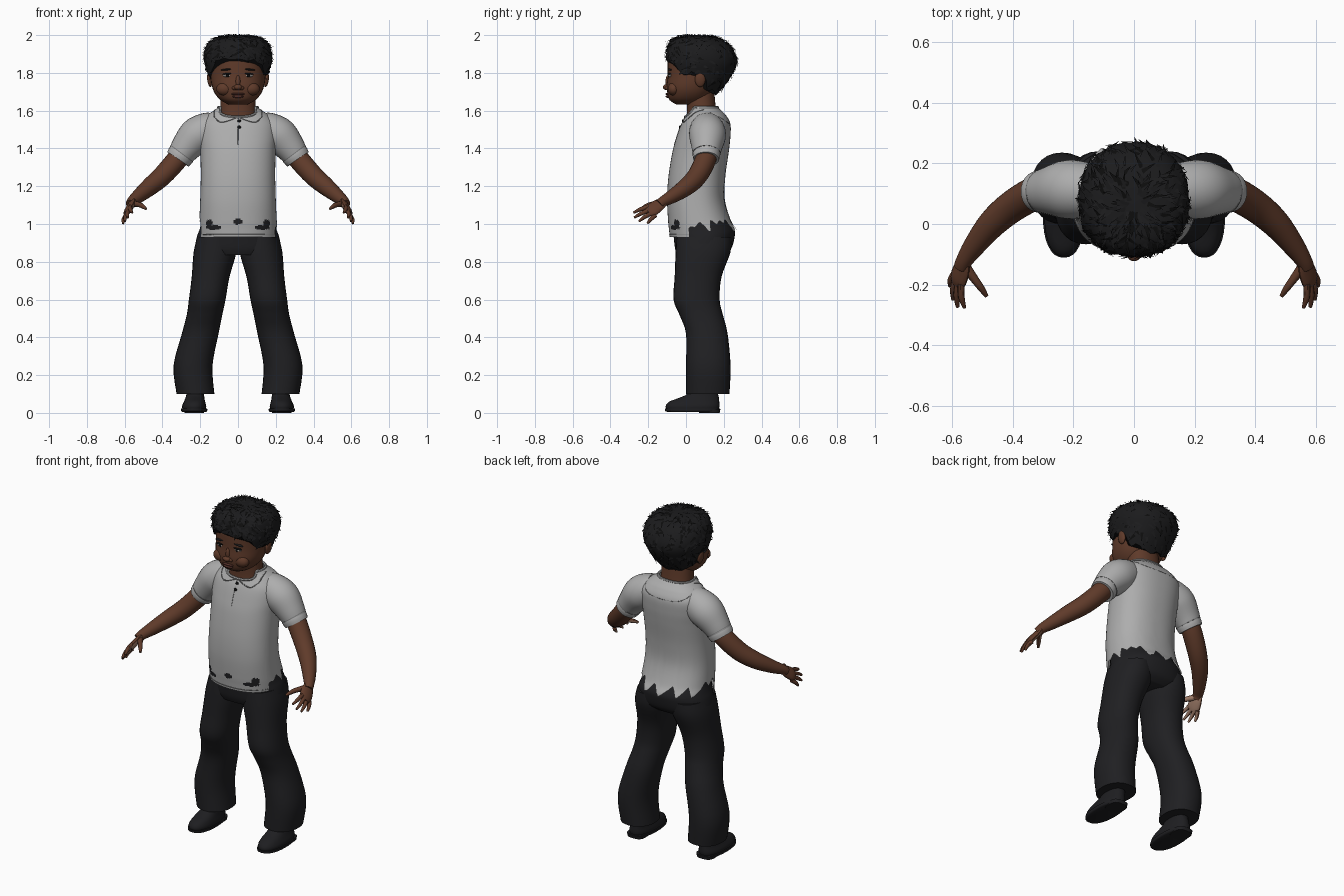
import bpy, bmesh, math, random
from mathutils import Vector, Matrix

random.seed(4)
cube = bpy.data.objects.get("Cube")
if cube:
    bpy.data.objects.remove(cube, do_unlink=True)


def material(name, *rgb):
    m = bpy.data.materials.new(name)
    m.use_nodes = True
    m.diffuse_color = (*rgb, 1)
    shader = m.node_tree.nodes["Principled BSDF"]
    shader.inputs["Base Color"].default_value = (*rgb, 1)
    shader.inputs["Roughness"].default_value = .8
    return m


skin = material("brown skin", .115, .043, .023)
palm_skin = material("pale palm", .34, .2, .14)
lip_skin = material("lips", .085, .028, .021)
eye_white = material("eye white", .33, .3, .28)
shirt_cloth = material("grey shirt", .42, .42, .42)
seam_cloth = material("seam grey", .2, .2, .2)
trouser_cloth = material("black trousers", .014, .014, .016)
hair_black = material("black hair", .011, .011, .012)
strand_black = material("deep black strands", .004, .004, .004)
shoe_black = material("shoe leather", .013, .013, .015)
built = []


def finish(name, bm, mats, mirror=False, paint=None):
    """Turn a bmesh into an object, colour faces by rule, optionally mirror."""
    bm.normal_update()
    if paint:
        for f in bm.faces:
            f.material_index = int(paint(f))
    me = bpy.data.meshes.new(name)
    bm.to_mesh(me)
    bm.free()
    for m in mats:
        me.materials.append(m)
    ob = bpy.data.objects.new(name, me)
    bpy.context.collection.objects.link(ob)
    if mirror:
        ob.modifiers.new("mirror", "MIRROR")
    built.append(ob)
    return ob


def sample(rows, t):
    """Smooth interpolation through table rows."""
    last = len(rows) - 1
    i = max(0, min(int(t), last - 1))
    f = t - i
    near = [rows[max(0, min(last, i + k))] for k in (-1, 0, 1, 2)]
    return [.5 * (2*b + (c-a)*f + (2*a - 5*b + 4*c - d)*f*f + (3*b - a - 3*c + d)*f**3)
            for a, b, c, d in zip(*near)]


def level(rows, z):
    """Table position at which height z is reached."""
    lo, hi = 0, len(rows) - 1
    for _ in range(24):
        mid = (lo + hi) / 2
        lo, hi = (mid, hi) if sample(rows, mid)[0] < z else (lo, mid)
    return lo


def point(rows, t, a, power=2.2):
    """Rows hold height, centre x, half width, front y, back y."""
    z, cx, rx, front, back = sample(rows, t)
    c, s = math.cos(a), math.sin(a)
    x = cx + rx * math.copysign(abs(c) ** (2 / power), c)
    y = (front + back) / 2 + (back - front) / 2 * math.copysign(abs(s) ** (2 / power), s)
    return Vector((x, y, z))


def skin_rings(bm, rings, caps=True):
    n = len(rings[0])
    vs = [[bm.verts.new(p) for p in ring] for ring in rings]
    for lower, upper in zip(vs, vs[1:]):
        for j in range(n):
            k = (j + 1) % n
            bm.faces.new((lower[j], lower[k], upper[k], upper[j]))
    if caps:
        bm.faces.new(vs[0][::-1])
        bm.faces.new(vs[-1])


def shell(name, rows, mats, segs=32, steps=24, power=2.2, bottom=None, top=None,
          caps=True, mirror=False, paint=None):
    angles = [math.tau * j / segs for j in range(segs)]
    starts = [level(rows, bottom(a)) if bottom else 0 for a in angles]
    ends = [level(rows, top(a)) if top else len(rows) - 1 for a in angles]
    rings = [[point(rows, s + (e - s) * i / steps, a, power)
              for a, s, e in zip(angles, starts, ends)] for i in range(steps + 1)]
    bm = bmesh.new()
    skin_rings(bm, rings, caps)
    return finish(name, bm, mats, mirror, paint)


def tube(name, pts, mats, segs=12, steps=4, flat=1, normal=(.3, .2, .9), mirror=True, paint=None):
    """Sweep a round or flattened section along points of x, y, z, radius."""
    count = (len(pts) - 1) * steps
    path = [sample(pts, i / steps) for i in range(count + 1)]
    rings = []
    for i, (x, y, z, r) in enumerate(path):
        d = (Vector(path[min(i + 1, count)][:3]) - Vector(path[max(i - 1, 0)][:3])).normalized()
        v = Vector(normal)
        v = (v - d * v.dot(d)).normalized()
        u = v.cross(d)
        rings.append([Vector((x, y, z)) + u * r * math.cos(q) + v * r * flat * math.sin(q)
                      for q in (math.tau * j / segs for j in range(segs))])
    bm = bmesh.new()
    skin_rings(bm, rings)
    return finish(name, bm, mats, mirror, paint)


def ball(name, centre, size, mat, mirror=False, tilt=0):
    bm = bmesh.new()
    mx = Matrix.Translation(centre) @ Matrix.Rotation(tilt, 4, "Y") @ Matrix.Diagonal((*size, 1))
    bmesh.ops.create_uvsphere(bm, u_segments=16, v_segments=10, radius=1, matrix=mx)
    return finish(name, bm, [mat], mirror)


# Head, neck and face
head = [(1.632, 0, .05, -.05, .08), (1.655, 0, .092, -.086, .11), (1.69, 0, .122, -.098, .14),
        (1.73, 0, .138, -.102, .165), (1.78, 0, .146, -.097, .2), (1.83, 0, .15, -.097, .22),
        (1.88, 0, .155, -.095, .23), (1.93, 0, .14, -.08, .2), (1.97, 0, .08, -.02, .14)]
neck = [(1.53, 0, .11, 0, .18), (1.6, 0, .096, .005, .16), (1.7, 0, .09, 0, .15)]
shell("head", head, [skin])
shell("neck", neck, [skin], steps=8)
ball("nose_tip", (0, -.104, 1.724), (.022, .019, .015), skin)
ball("nose_bridge", (0, -.095, 1.752), (.013, .014, .036), skin)
ball("nostril_wing", (.018, -.099, 1.72), (.014, .013, .011), skin, True)
ball("upper_lip", (0, -.095, 1.688), (.036, .013, .007), lip_skin)
ball("lower_lip", (0, -.094, 1.675), (.031, .014, .008), lip_skin)
ball("cheek", (.07, -.065, 1.715), (.045, .032, .035), skin, True)
ball("eye", (.055, -.083, 1.786), (.025, .011, .009), eye_white, True)
ball("iris", (.055, -.09, 1.786), (.009, .006, .009), strand_black, True)
ball("upper_lid", (.055, -.085, 1.795), (.028, .012, .005), strand_black, True, .08)
ball("eyebrow", (.058, -.084, 1.818), (.034, .013, .005), hair_black, True, .1)
ball("ear", (.15, .075, 1.765), (.013, .028, .04), skin, True, .12)

# Hair cap with a ragged hairline
hair = [(1.66, 0, .1, -.06, .14), (1.74, 0, .146, -.09, .21), (1.8, 0, .162, -.102, .25),
        (1.85, 0, .178, -.107, .27), (1.9, 0, .18, -.105, .262), (1.95, 0, .163, -.096, .23),
        (1.98, 0, .125, -.066, .18), (1.994, 0, .07, -.01, .13), (1.998, 0, .003, .057, .063)]


def hairline(a):
    s = math.sin(a)
    stops = [(-1, 1.872), (-.8, 1.862), (-.5, 1.79), (-.15, 1.8), (.1, 1.8), (.4, 1.715), (1, 1.685)]
    for (s0, z0), (s1, z1) in zip(stops, stops[1:]):
        if s <= s1:
            return z0 + (z1 - z0) * (s - s0) / (s1 - s0) + random.uniform(-.01, .01)
    return stops[-1][1]


shell("hair_cap", hair, [hair_black], 56, 20, bottom=hairline)

# Loose pointed strands over the hair
bm = bmesh.new()
for _ in range(420):
    a = random.uniform(0, math.tau)
    low = level(hair, hairline(a) + .02)
    t = random.uniform(low, len(hair) - 1.3)
    root = point(hair, t, a)
    out = (root - Vector((0, .08, 1.83))).normalized()
    down = (point(hair, max(low - .2, t - .6), a + random.uniform(-.4, .4)) - root).normalized()
    side = down.cross(out).normalized() * .009
    tip = root + down * random.uniform(.03, .06) + out * .012
    bm.faces.new([bm.verts.new(p) for p in (root - side, root + side, tip)])
finish("hair_strands", bm, [hair_black, strand_black], paint=lambda f: f.index % 3 == 0)

# Shirt body with torn hem and worn holes
torso = [(.92, 0, .208, -.085, .275), (.97, 0, .209, -.09, .266), (1.02, 0, .205, -.095, .237),
         (1.13, 0, .2, -.1, .205), (1.25, 0, .197, -.093, .208), (1.38, 0, .199, -.072, .226),
         (1.46, 0, .205, -.05, .235), (1.53, 0, .2, -.025, .235), (1.575, 0, .165, 0, .212),
         (1.6, 0, .128, .008, .187), (1.618, 0, .104, .008, .168)]
rag = [random.uniform(.945, 1.05) for _ in range(40)]


def torn_hem(a):
    if math.sin(a) < -.36:
        return .932
    k = a / math.tau * len(rag)
    i = int(k)
    return rag[i] + (rag[(i + 1) % len(rag)] - rag[i]) * (k - i)


def neckline(a):
    return 1.617 - .05 * max(0, -math.sin(a) - .55) / .45


holes = [(.13, .982, .042, .013), (.152, 1.005, .018, .02), (0, 1.012, .026, .016)]


def worn(f):
    c = f.calc_center_median()
    return c.y < 0 and any(((abs(c.x) - x) / w) ** 2 + ((c.z - z) / h) ** 2 < random.uniform(.7, 1.1)
                           for x, z, w, h in holes)


shell("shirt_body", torso, [shirt_cloth, trouser_cloth], 144, 88, 2.3, torn_hem, neckline, False, paint=worn)


def seam(name, places, radius=.003, mirror=True, mat=seam_cloth):
    """Thin cord lying on the shirt, given as angle and height pairs."""
    pts = [(*point(torso, level(torso, z), math.radians(a), 2.3), radius) for a, z in places]
    tube(name, pts, [mat], 6, 3, mirror=mirror)


# Collar, seams and buttons
seam("neck_band", [(a, neckline(math.radians(a))) for a in range(-90, 91, 12)], .007, mat=shirt_cloth)
seam("collar_edge", [(-88, 1.563), (-76, 1.545), (-64, 1.54), (-48, 1.565), (-30, 1.59), (0, 1.605)])
seam("back_yoke_seam", [(12, 1.59), (40, 1.56), (65, 1.535), (90, 1.53)], .002)
seam("front_hem_seam", [(a, .945) for a in range(-158, -21, 8)], .002, False)
seam("placket_seam", [(-90, 1.56), (-90, 1.5), (-90, 1.42)], .0015, False)
for z in (1.545, 1.512):
    y = point(torso, level(torso, z), -math.pi / 2).y
    ball("button", (.006, y, z), (.01, .005, .009), strand_black)

# Sleeves and cuffs
tube("sleeve", [(.12, .11, 1.52, .078), (.16, .112, 1.5, .092), (.22, .114, 1.465, .097),
                (.275, .11, 1.405, .081), (.314, .107, 1.348, .066)], [shirt_cloth], 28, 5)
tube("sleeve_cuff", [(.299, .108, 1.37, .072), (.307, .1075, 1.359, .072), (.318, .107, 1.343, .068)],
     [shirt_cloth], 28, 2)
tube("cuff_seam", [(.296, .108, 1.375, .0745), (.299, .108, 1.371, .0745)], [seam_cloth], 28, 1)

# Arms
tube("arm", [(.27, .11, 1.41, .055), (.32, .105, 1.345, .056), (.4, .06, 1.255, .053), (.47, 0, 1.195, .047),
             (.53, -.075, 1.145, .036), (.56, -.12, 1.12, .028), (.568, -.14, 1.105, .027)], [skin], 20)

# Hands, with pale skin on the palm side
hand_back = Vector((.85, -.18, .5)).normalized()


def palm_side(f):
    return f.normal.dot(hand_back) < -.45


hand_mats = [skin, palm_skin]
tube("palm", [(.561, -.115, 1.12, .026), (.567, -.145, 1.1, .037), (.58, -.18, 1.075, .04),
              (.584, -.2, 1.062, .03)], hand_mats, 16, 4, .45, hand_back, paint=palm_side)
first, fourth = Vector((.571, -.198, 1.092)), Vector((.592, -.162, 1.046))
tips = [(.56, -.277, 1.06), (.583, -.274, 1.034), (.598, -.25, 1.014), (.608, -.205, 1.002)]
for i, (label, tip) in enumerate(zip(("index", "middle", "ring", "little"), tips)):
    root = first.lerp(fourth, i / 3)
    bend = root.lerp(Vector(tip), .55) + hand_back * .006
    tube(label + "_finger", [(*root, .012), (*bend, .011), (*tip, .006)], hand_mats, 8, 3,
         normal=hand_back, paint=palm_side)
tube("thumb", [(.558, -.14, 1.108, .018), (.525, -.185, 1.103, .014), (.505, -.212, 1.094, .012),
               (.487, -.238, 1.08, .007)], hand_mats, 8, 3, normal=hand_back, paint=palm_side)

# Trousers
hips = [(.835, 0, .19, -.045, .2), (.87, 0, .225, -.058, .24), (.93, 0, .218, -.065, .257),
        (.97, 0, .204, -.07, .256), (1.02, 0, .19, -.075, .225), (1.09, 0, .18, -.07, .185)]
leg = [(.1, .225, .1, 0, .23), (.25, .238, .103, 0, .236), (.42, .2, .097, 0, .22),
       (.52, .177, .094, -.035, .195), (.6, .163, .097, -.066, .178), (.72, .145, .1, -.06, .188),
       (.85, .122, .113, -.055, .235), (.93, .115, .1, -.05, .24)]
shell("trouser_hips", hips, [trouser_cloth], 48, 20)
shell("trouser_leg", leg, [trouser_cloth], 28, 28, mirror=True)

# Shoes
shoe = [(.012, .232, .06, -.1, .172), (.035, .232, .064, -.108, .177), (.06, .23, .056, -.088, .176),
        (.08, .228, .05, -.035, .174), (.1, .226, .047, .005, .17), (.14, .224, .046, .02, .165)]
sole = [(.004, .232, .062, -.095, .168), (.01, .232, .069, -.11, .18), (.022, .232, .069, -.111, .181)]
heel = [(0, .232, .052, .07, .178), (.02, .232, .055, .065, .182)]
shell("shoe", shoe, [shoe_black], 32, 15, 2.3, mirror=True)
shell("shoe_sole", sole, [shoe_black], 32, 4, 2.3, mirror=True)
shell("shoe_heel", heel, [shoe_black], 24, 1, 3, mirror=True)

# Smooth shading with sharp creases kept
bpy.ops.object.select_all(action="DESELECT")
for ob in built:
    ob.select_set(True)
bpy.context.view_layer.objects.active = built[0]
bpy.ops.object.shade_smooth_by_angle(angle=math.radians(45))
